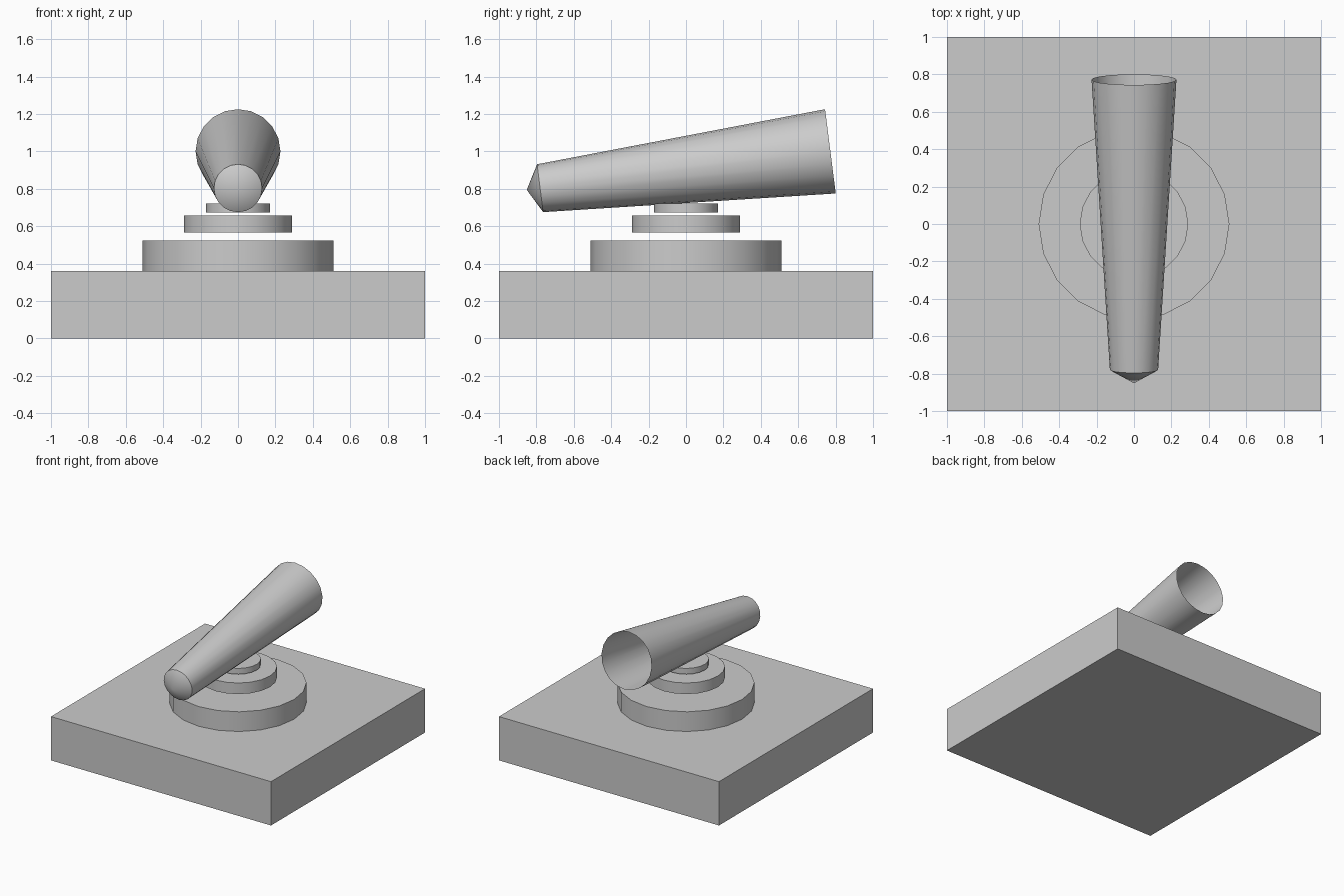
import bpy, bmesh, math
from mathutils import Vector

if "Cube" in bpy.data.objects:
    bpy.data.objects.remove(bpy.data.objects["Cube"])

SIDES = 20


def finish(bm, name):
    bmesh.ops.remove_doubles(bm, verts=bm.verts, dist=1e-5)
    me = bpy.data.meshes.new(name)
    bm.to_mesh(me)
    bm.free()
    ob = bpy.data.objects.new(name, me)
    bpy.context.collection.objects.link(ob)
    return ob


def smooth(ob):
    bpy.ops.object.select_all(action='DESELECT')
    ob.select_set(True)
    bpy.context.view_layer.objects.active = ob
    bpy.ops.object.shade_smooth_by_angle(angle=math.radians(30))


def lathe(name, profile):
    """Revolve (radius, z) points, listed bottom to top, around local z."""
    bm = bmesh.new()
    rings = [[bm.verts.new((r * math.cos(2 * math.pi * i / SIDES),
                            r * math.sin(2 * math.pi * i / SIDES), z))
              for i in range(SIDES if r > 0 else 1)] for r, z in profile]
    for a, b in zip(rings, rings[1:]):
        for i in range(SIDES):
            j = (i + 1) % SIDES
            if len(a) == 1:
                bm.faces.new((a[0], b[j], b[i]))
            elif len(b) == 1:
                bm.faces.new((a[i], a[j], b[0]))
            else:
                bm.faces.new((a[i], a[j], b[j], b[i]))
    return finish(bm, name)


# Square base slab
bm = bmesh.new()
bmesh.ops.create_cube(bm, size=1)
bmesh.ops.scale(bm, vec=(2, 2, 0.36), verts=bm.verts)
bmesh.ops.translate(bm, vec=(0, 0, 0.18), verts=bm.verts)
finish(bm, "base_slab")

# Stepped turntable discs, with small gaps between them
for name, r, z0, z1 in (("lower_disc", 0.51, 0.36, 0.522),
                        ("middle_disc", 0.29, 0.565, 0.656),
                        ("upper_disc", 0.17, 0.672, 0.72)):
    smooth(lathe(name, [(0, z0), (r, z0), (r, z1), (0, z1)]))

# Tapered barrel: pointed cap at the front, open at the back
small_end = Vector((0, -0.78, 0.803))
big_end = Vector((0, 0.772, 1.0))
axis = big_end - small_end
barrel = lathe("barrel", [(0, -0.072), (0.129, 0), (0.227, axis.length)])
barrel.location = small_end
barrel.rotation_euler = (-math.atan2(axis.y, axis.z), 0, 0)
smooth(barrel)
